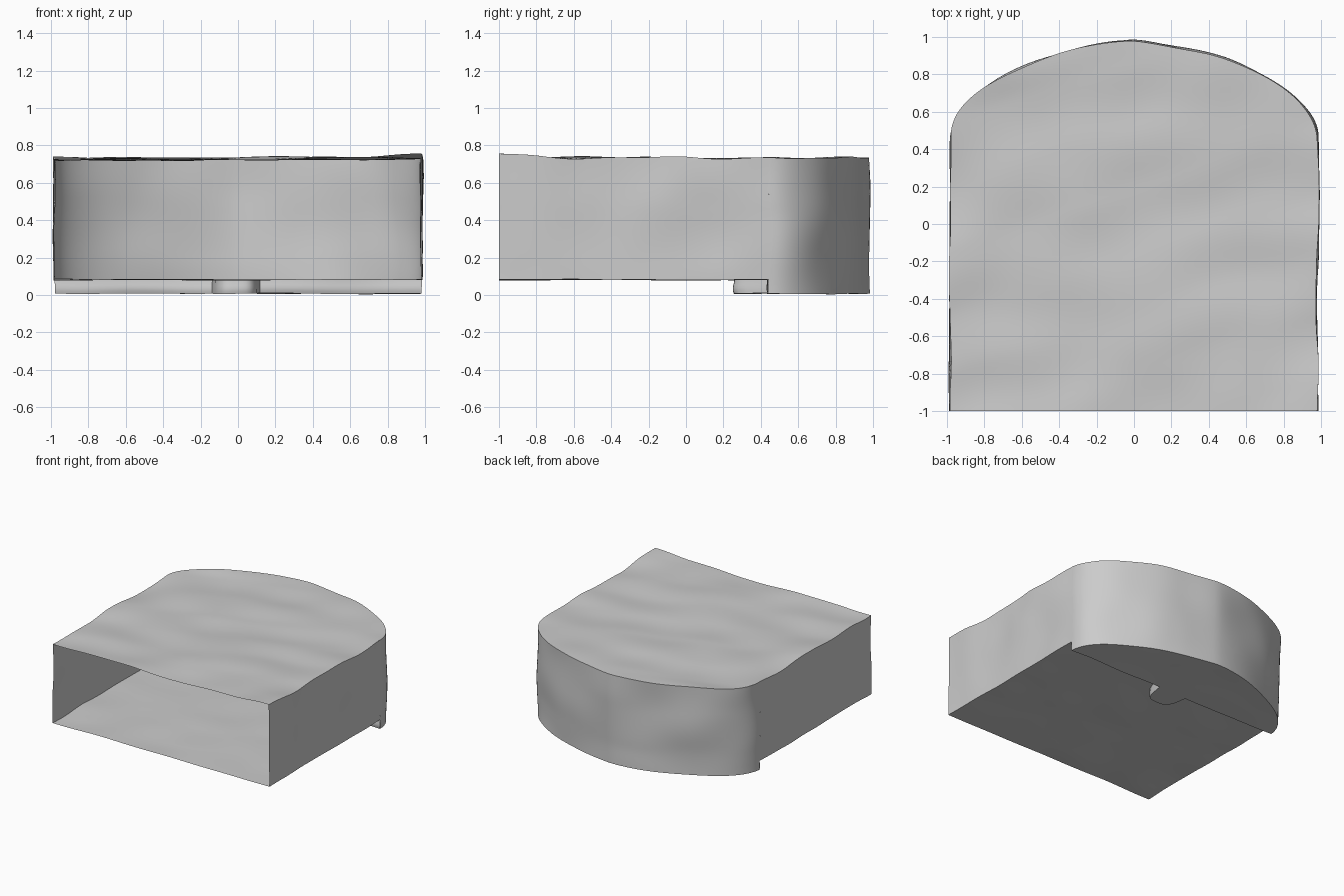
import bpy, bmesh, math
from mathutils import Vector, noise

cube = bpy.data.objects.get("Cube")
if cube:
    bpy.data.objects.remove(cube, do_unlink=True)

HALF, FRONT, SHOULDER, CROWN = 0.983, -1.0, 0.45, 0.98
TOP, FLOOR, BASE, STEP = 0.728, 0.082, 0.008, 0.44

grey = bpy.data.materials.new("plain grey")
grey.use_nodes = True
grey.diffuse_color = (0.6, 0.6, 0.6, 1)
grey.node_tree.nodes["Principled BSDF"].inputs["Base Color"].default_value = (0.6, 0.6, 0.6, 1)


def lerp(a, b, t):
    return a + (b - a) * t


def across(u):
    """Column position, packed more tightly towards the sides."""
    return -HALF * math.cos(math.pi * u)


def arch(x):
    """Rounded back outline."""
    return lerp(SHOULDER, CROWN, math.sqrt(max(0, 1 - abs(x / HALF) ** 1.5)))


def step_line(x):
    """Front edge of the lowered back plate, with its central tab."""
    u = abs(x + 0.01) / 0.115
    return STEP - 0.19 * max(0, 1 - u ** 4) ** 0.4


def ripple(p):
    """Gentle hand-worked unevenness, stronger towards the top."""
    q = Vector((p.x * 2 + p.y * 0.8, p.y * 3 - p.x, p.z * 3))
    n = noise.noise_vector(q + Vector((3, 7, 1)))
    height = p.z / TOP
    fade = min(1, (p.y - FRONT) * 4)
    corner = math.exp(-12 * ((p.x - HALF) ** 2 + (p.y - FRONT) ** 2))
    return p + Vector((n.x * 0.015, n.y * 0.022 * fade,
                       n.z * lerp(0.006, 0.02, height) + 0.025 * corner * height))


def sheet(name, shape, cols, rows):
    """Grid surface from shape(u, v)."""
    bm = bmesh.new()
    grid = [[bm.verts.new(ripple(Vector(shape(i / cols, j / rows))))
             for i in range(cols + 1)] for j in range(rows + 1)]
    for j in range(rows):
        for i in range(cols):
            bm.faces.new((grid[j][i], grid[j][i + 1],
                          grid[j + 1][i + 1], grid[j + 1][i]))
    mesh = bpy.data.meshes.new(name)
    bm.to_mesh(mesh)
    bm.free()
    mesh.materials.append(grey)
    obj = bpy.data.objects.new(name, mesh)
    bpy.context.collection.objects.link(obj)
    bpy.ops.object.select_all(action="DESELECT")
    obj.select_set(True)
    bpy.context.view_layer.objects.active = obj
    bpy.ops.object.shade_smooth_by_angle(angle=math.radians(40))
    return obj


# Roof, with the rounded back outline
sheet("top_panel", lambda u, v: (across(u), lerp(FRONT, arch(across(u)), v), TOP), 80, 60)

# Raised floor, open at the front
sheet("floor_panel", lambda u, v: (
    across(u), lerp(FRONT, step_line(across(u)), 1 - v), FLOOR), 160, 50)

# Lowered plate under the back, with its tab
sheet("back_plate", lambda u, v: (
    across(u), lerp(step_line(across(u)), arch(across(u)), 1 - v), BASE), 160, 24)

# Small drop joining the floor to the plate, rounded at its upper edge
sheet("step_edge", lambda u, v: (
    across(u), step_line(across(u)) - 0.012 * math.sin(math.pi * v) * (1 - v),
    lerp(BASE, FLOOR, v)), 160, 5)

# Curved back wall
sheet("back_wall", lambda u, v: (
    -across(u), arch(across(u)), lerp(BASE, TOP, v)), 80, 24)

# Straight side walls and their short lower ends behind the step
for side, label in ((1, "left"), (-1, "right")):
    sheet(label + "_wall", lambda u, v: (
        side * HALF, lerp(FRONT, STEP, u if side > 0 else 1 - u),
        lerp(FLOOR, TOP, v)), 50, 24)
    sheet(label + "_wall_end", lambda u, v: (
        side * HALF, lerp(STEP, SHOULDER, u if side > 0 else 1 - u),
        lerp(BASE, TOP, v)), 1, 24)
